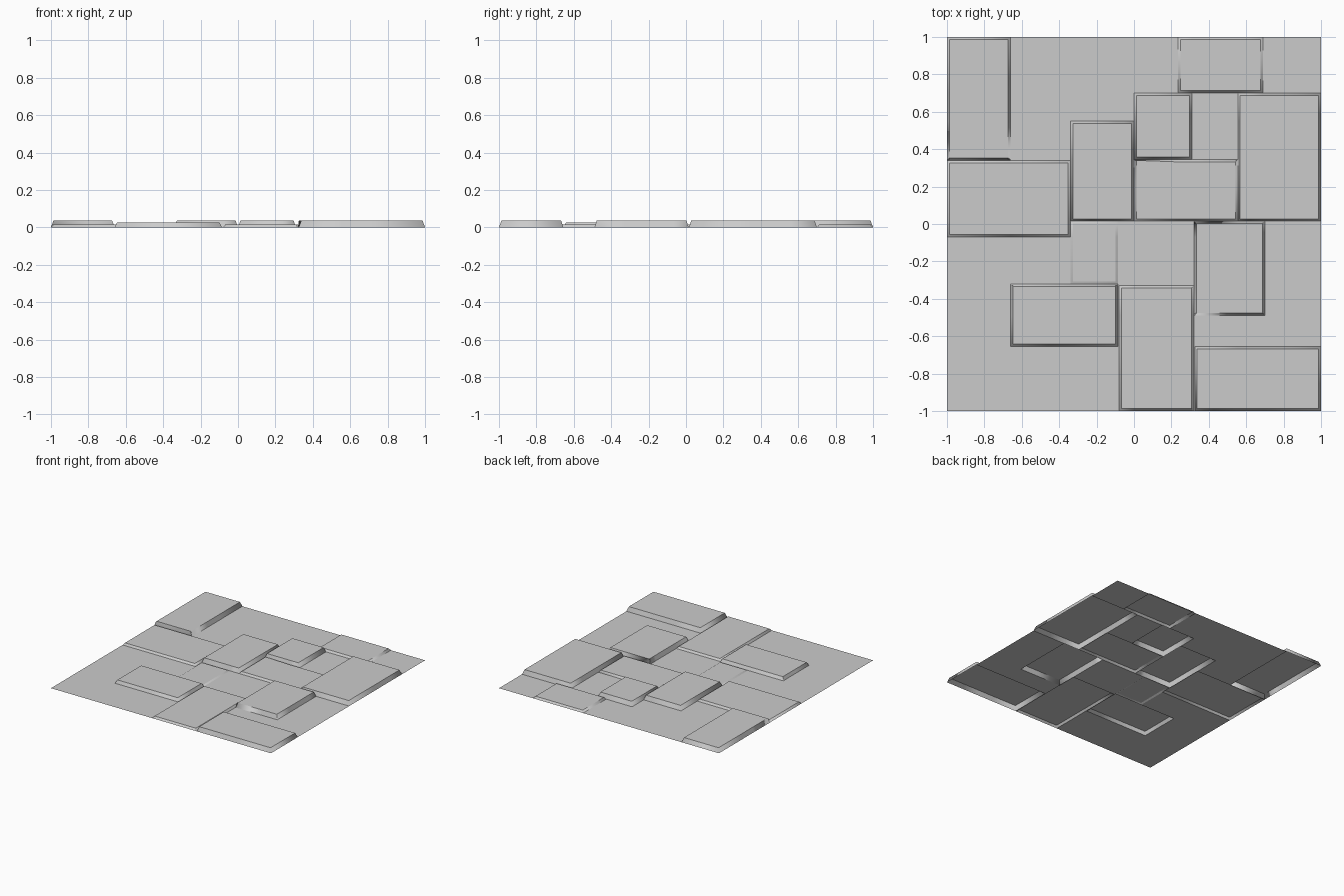
import bpy
import bmesh

cube = bpy.data.objects.get("Cube")
if cube:
    bpy.data.objects.remove(cube)

HIGH, MID, LOW, FAINT = 0.037, 0.026, 0.016, 0.007
SLOPE = 0.013

# Raised panels: left, right, front, back, height
PANELS = [
    (-1, -0.66, 0.34, 1, HIGH),
    (-1, -0.34, -0.07, 0.34, LOW),
    (-0.34, 0, 0.015, 0.55, HIGH),
    (0, 0.31, 0.345, 0.7, HIGH),
    (0, 0.555, 0.015, 0.345, LOW),
    (0.555, 1, 0.015, 0.7, HIGH),
    (0.235, 0.69, 0.7, 1, LOW),
    (0.32, 0.7, -0.49, 0.015, HIGH),
    (0.325, 1, -1, -0.655, HIGH),
    (-0.08, 0.32, -1, -0.33, LOW),
    (-0.66, -0.085, -0.655, -0.32, MID),
    (-0.34, -0.085, -0.32, 0.015, FAINT),
]

grey = bpy.data.materials.new("plain_grey")
grey.use_nodes = True
colour = (0.6, 0.6, 0.6, 1)
grey.diffuse_color = colour
grey.node_tree.nodes["Principled BSDF"].inputs["Base Color"].default_value = colour

# Flat sheet, cut along every panel edge
bm = bmesh.new()
corners = [bm.verts.new((x, y, 0)) for x, y in ((-1, -1), (1, -1), (1, 1), (-1, 1))]
bm.faces.new(corners)
for axis in (0, 1):
    cuts = sorted({p[axis * 2 + i] for p in PANELS for i in (0, 1)} - {-1, 1})
    for cut in cuts:
        point, normal = [0, 0, 0], [0, 0, 0]
        point[axis], normal[axis] = cut, 1
        bmesh.ops.bisect_plane(bm, geom=bm.verts[:] + bm.edges[:] + bm.faces[:],
                               plane_co=point, plane_no=normal, dist=0.0001)

# Merge each panel into one face, inset it and lift its top
for left, right, front, back, height in PANELS:
    inside = []
    for face in bm.faces:
        c = face.calc_center_median()
        if left < c.x < right and front < c.y < back and c.z < 0.001:
            inside.append(face)
    if len(inside) > 1:
        panel = bmesh.ops.dissolve_faces(bm, faces=inside, use_verts=False)["region"]
    else:
        panel = inside
    top = panel[0]
    for edge in top.edges:
        edge.smooth = False
    bmesh.ops.inset_region(bm, faces=[top], thickness=SLOPE, use_boundary=True,
                           use_even_offset=True)
    for vert in top.verts:
        vert.co.z = height

# Soft panel rims, crisp joints with the sheet
for face in bm.faces:
    face.smooth = True
mesh = bpy.data.meshes.new("panelled_sheet")
bm.to_mesh(mesh)
bm.free()
mesh.materials.append(grey)
sheet = bpy.data.objects.new("panelled_sheet", mesh)
bpy.context.collection.objects.link(sheet)
